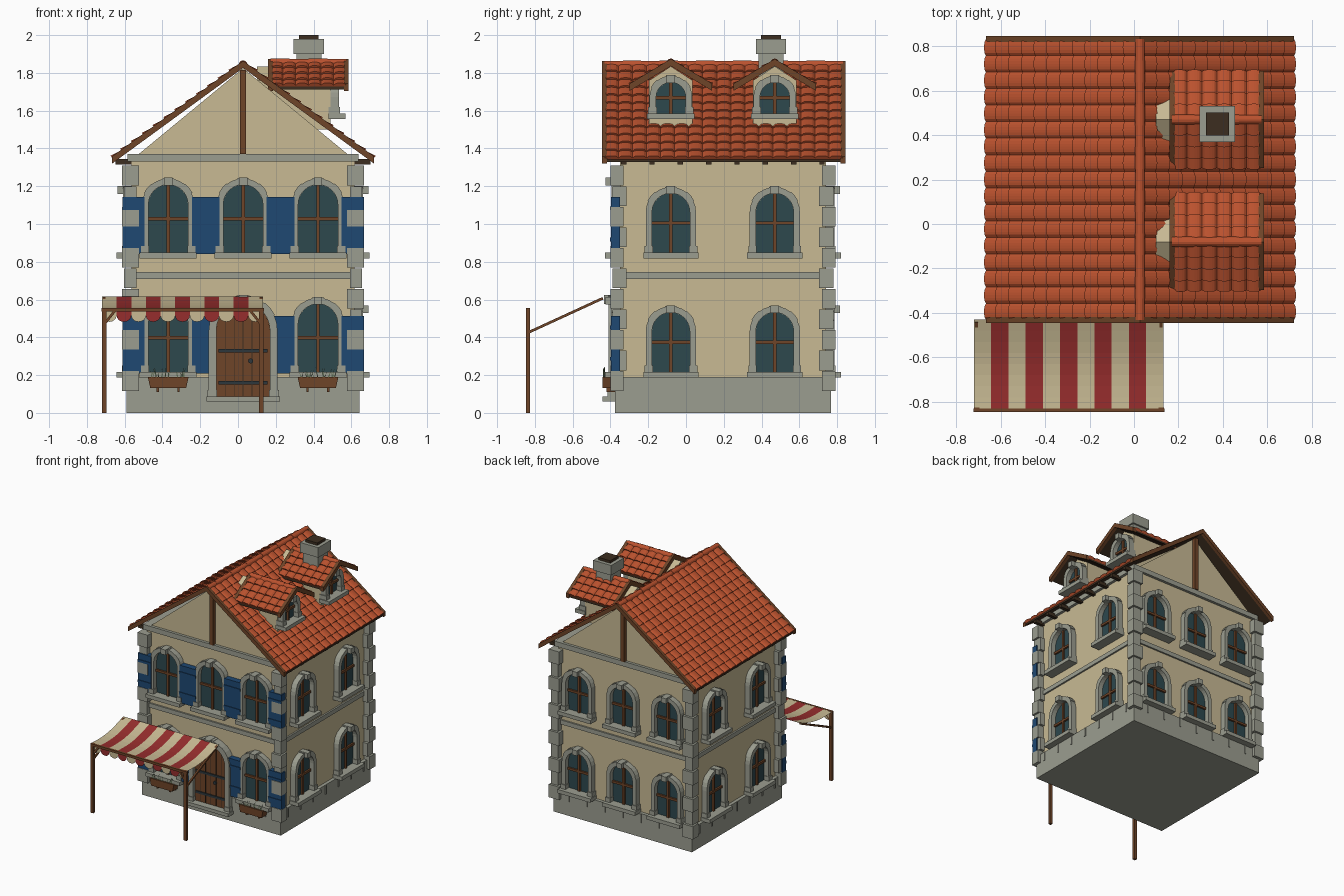
import bpy, bmesh, math, random
from mathutils import Matrix, Vector

if "Cube" in bpy.data.objects:
    bpy.data.objects.remove(bpy.data.objects["Cube"])

random.seed(4)
COLOURS = {
    "plaster": (.578, .491, .296), "stone": (.33, .34, .28), "roof_tile": (.50, .085, .028),
    "wood": (.156, .058, .021), "dark_wood": (.045, .027, .014), "glass": (.026, .065, .076),
    "blue_paint": (.013, .065, .17), "red_cloth": (.305, .026, .026),
    "iron": (.026, .038, .045), "plant": (.12, .16, .09)}
MATS = {}
for n, c in COLOURS.items():
    MATS[n] = bpy.data.materials.new(n)
    MATS[n].diffuse_color = (*c, 1)

parts = {}          # (part name, material) -> bmesh
I = Matrix()
CX, CY = .027, .195           # house centre
HX, HY = .59, .545            # wall half sizes


def add(name, mat, verts, faces, M=I, up=None):
    bm = parts.setdefault((name, mat), bmesh.new())
    vs = [bm.verts.new(M @ Vector(v)) for v in verts]
    for f in faces:
        face = bm.faces.new([vs[i] for i in f])
        face.normal_update()
        if up and face.normal.dot(M.to_3x3() @ Vector(up)) < 0:
            face.normal_flip()


def prism(name, mat, pts, y0, y1, M=I):
    """Extrude an (x, z) outline along y."""
    n = len(pts)
    verts = [(x, y0, z) for x, z in pts] + [(x, y1, z) for x, z in pts]
    faces = [range(n), range(2 * n - 1, n - 1, -1)]
    faces += [(i, i + n, (i + 1) % n + n, (i + 1) % n) for i in range(n)]
    add(name, mat, verts, faces, M)


def box(name, mat, x0, x1, y0, y1, z0, z1, M=I):
    prism(name, mat, [(x0, z0), (x1, z0), (x1, z1), (x0, z1)], y0, y1, M)


def bar(name, mat, a, b, r):
    """Square bar between two points."""
    d = Vector(b) - Vector(a)
    M = Matrix.Translation(a) @ d.to_track_quat('Y', 'Z').to_matrix().to_4x4()
    box(name, mat, -r, r, 0, d.length, -r, r, M)


def arc(cx, cz, r, a0, a1, n):
    return [(cx + r * math.cos(a0 + (a1 - a0) * i / n), cz + r * math.sin(a0 + (a1 - a0) * i / n))
            for i in range(n + 1)]


def arch(u, z0, w, h):
    return [(u - w, z0), (u + w, z0)] + arc(u, z0 + h - w, w, 0, math.pi, 12)


def stone_frame(M, u, z0, w, h, t, d, key):
    """Jambs, voussoirs and keystone round an arched opening; -y is outward."""
    spring = z0 + h - w
    for s in (-1, 1):
        a, b = sorted((u + s * w, u + s * (w + t)))
        box("stone_frames", "stone", a, b, -d, .01, z0, spring, M)
        a, b = sorted((u + s * (w - .004), u + s * (w + t + .007)))
        box("stone_frames", "stone", a, b, -d - .006, .01, z0, z0 + .035, M)
    for i in range(7):
        a0, a1 = math.pi * i / 7, math.pi * (i + 1) / 7
        r = w + t + (.004 if i % 2 else 0)
        prism("stone_frames", "stone", arc(u, spring, w, a0, a1, 2) + arc(u, spring, r, a1, a0, 2), -d, .01, M)
    box("keystones", "stone", u - .022, u + .022, -key, .01, z0 + h - .004, z0 + h + t + .004, M)


def window(M, u, z0, w, h, t=.033, shutters=False):
    prism("window_glass", "glass", arch(u, z0, w, h), -.006, .002, M)
    box("window_bars", "wood", u - .009, u + .009, -.02, 0, z0, z0 + h, M)
    box("window_bars", "wood", u - w, u + w, -.02, 0, z0 + h * .5 - .009, z0 + h * .5 + .009, M)
    stone_frame(M, u, z0, w, h, t, .045, .075)
    box("window_sills", "stone", u - w - t - .013, u + w + t + .013, -.08, .01, z0 - .03, z0, M)
    if shutters:
        for s in (-1, 1):
            a, b = sorted((u + s * (w + .02), u + s * .243))
            box("shutters", "blue_paint", a, b, -.047, 0, z0 - .008, z0 + .295, M)
            for zb in (.06, .225):
                box("shutter_battens", "blue_paint", a, b, -.052, -.04, z0 + zb, z0 + zb + .02, M)


def tiles(M, o, u, v, n, cols, rows, seg=6, bulge=.014):
    """Overlapping courses of barrel tiles with a lip on each lower edge."""
    o, u, v, n = map(Vector, (o, u, v, n))
    n.normalize()
    N = cols * seg
    for r in range(rows):
        verts = []
        for t, lift, k in ((r / rows, .001, .7), ((r + 1.12) / rows if r < rows - 1 else 1, .009, 1), (None, 0, 0)):
            t = min((r + 1.12) / rows, 1) if t is None else t
            for i in range(N + 1):
                c = (i % seg) / seg * 2 - 1
                verts.append(o + u * (i / N) + v * t + n * (lift + k * bulge * math.sqrt(1 - c * c)))
        W = N + 1
        add("roof_tiles", "roof_tile", verts, [(i, i + 1, W + i + 1, W + i) for i in range(N)], M, n)
        add("roof_tiles", "roof_tile", verts, [(W + i, W + i + 1, 2 * W + i + 1, 2 * W + i)
                                               for i in range(N)], M, v)


def gable_roof(M, half, apex, slope, y0, y1, cols, rows):
    """Ridge runs along local y."""
    drop = half * slope
    for s in (-1, 1):
        def band(lo, hi, h=half):
            return [(0, apex + lo), (s * h, apex - h * slope + lo), (s * h, apex - h * slope + hi), (0, apex + hi)]
        prism("roof_boards", "dark_wood", band(0, .015), y0, y1, M)
        for y in (y0, y1):
            prism("bargeboards", "wood", band(-.004, .034, half + .005), y - .013, y + .013, M)
        tiles(M, (0, y0, apex + .015), (0, y1 - y0, 0), (s * half, 0, -drop), (s * slope, 0, 1), cols, rows)
    k = max(3, round((y1 - y0) / .1))
    for i in range(k):
        a, b = y0 + (y1 - y0) * i / k, y0 + (y1 - y0) * (i + 1) / k
        prism("ridge_tiles", "roof_tile", arc(0, apex + .013, .023 if i % 2 else .021, -.3, math.pi + .3, 8), a, b, M)


def facade(i):
    d = HX if i % 2 else HY
    return Matrix.Translation((CX, CY, 0)) @ Matrix.Rotation(i * math.pi / 2, 4, 'Z') @ Matrix.Translation((0, -d, 0))


# --- walls, plinth, bands
C = Matrix.Translation((CX, CY, 0))
box("plinth", "stone", -.617, .617, -.572, .572, 0, .19, C)
box("walls", "plaster", -HX, HX, -HY, HY, .18, 1.36, C)
box("middle_band", "stone", -.603, .603, -.558, .558, .71, .745, C)
box("top_band", "stone", -.612, .612, -.567, .567, 1.33, 1.37, C)
prism("gable_walls", "plaster", [(-.565, 1.36), (.565, 1.36), (0, 1.825)], -HY, HY, C)

# --- corner stones
for sx in (-1, 1):
    for sy in (-1, 1):
        for i in range(11):
            z = .115 + i * .1087
            ix, iy, o = (.55, .525, .641) if i % 2 == 0 else (.565, .51, .63)
            x0, x1 = sorted((sx * ix, sx * o))
            y0, y1 = sorted((sy * iy, sy * (o - .045)))
            box("corner_stones", "stone", x0, x1, y0, y1, z + .002, z + .1065, C)

# --- windows on all four sides, plinth joints, gable posts
F = [facade(i) for i in range(4)]
for i, M in enumerate(F):
    for z0 in (.848, .217):
        for u in ((-.275, .275) if i % 2 else (-.3965, 0, .3965)):
            if i == 0 and u == 0 and z0 < .5:
                continue
            window(M, u, z0, *((.105, .36) if i == 0 else (.1, .315)), shutters=i == 0)
    for k in range(-3, 4):
        if i or abs(k) > 1:
            box("plinth_joints", "stone", k * .16 - .006, k * .16 + .006, -.033, 0, .115, .188, M)
    if i % 2 == 0:
        box("gable_post", "wood", -.016, .016, -.03, 0, 1.37, 1.815, M)

# --- front door
D = F[0]
prism("door", "wood", arch(0, .085, .142, .495), -.034, .01, D)
for k in range(-2, 3):
    box("door_plank_joints", "dark_wood", k * .047 - .002, k * .047 + .002, -.036, 0, .09, .54, D)
stone_frame(D, 0, .085, .142, .495, .04, .06, .085)
box("door_step", "stone", -.195, .195, -.092, 0, .06, .087, D)
for z in (.16, .33):
    box("door_hinges", "iron", -.13, .13, -.042, 0, z - .009, z + .009, D)
prism("door_handle", "iron", arc(.04, .275, .014, 0, math.tau * 7 / 8, 7), -.045, 0, D)

# --- flower boxes
for u in (-.3965, .3965):
    prism("flower_boxes", "wood", [(u - .095, .132), (u + .095, .132), (u + .108, .19), (u - .108, .19)], -.092, -.03, D)
    for s in (-.055, .055):
        box("flower_box_brackets", "wood", u + s - .006, u + s + .006, -.07, -.02, .11, .135, D)
    for k in range(22):
        x, y = u + random.uniform(-.095, .095), random.uniform(-.09, -.08)
        tip = (x + random.uniform(-.02, .02), y, random.uniform(.21, .25))
        add("flowers", "plant", [(x - .003, y, .185), (x + .003, y, .185), (x, y + .004, .185), tip],
            [(0, 1, 3), (1, 2, 3), (2, 0, 3)], D)

# --- main roof and rafter ends
gable_roof(Matrix.Translation((CX, 0, 0)), .688, 1.83, .73, -.432, .832, 17, 12)
for s in (-1, 1):
    for k in range(8):
        y = -.525 + k * .15
        x0, x1 = sorted((s * .58, s * .675))
        box("rafter_ends", "dark_wood", x0, x1, y - .014, y + .014, 1.315, 1.345, C)

# --- dormers
for yc in (-.08, .47):
    M = Matrix.Translation((0, yc, 0)) @ Matrix.Rotation(math.pi / 2, 4, 'Z')
    prism("dormer_walls", "plaster", [(-.115, 1.5), (.115, 1.5), (.115, 1.76), (0, 1.835), (-.115, 1.76)], -.49, -.1, M)
    gable_roof(M, .213, 1.84, .6, -.573, -.172, 6, 4)
    window(M @ Matrix.Translation((0, -.49, 0)), 0, 1.585, .078, .165, .035)

# --- chimney
K = Matrix.Translation((.375, .45, 0))
box("chimney_stack", "stone", -.066, .066, -.066, .066, 1.55, 1.91, K)
box("chimney_cap", "stone", -.08, .08, -.08, .08, 1.9, 1.98, K)
box("chimney_flue", "dark_wood", -.052, .052, -.052, .052, 1.9, 2.0, K)

# --- awning: posts, beam, struts
for x in (-.708, .122):
    box("awning_posts", "wood", x - .012, x + .012, -.847, -.825, 0, .556)
    bar("awning_struts", "wood", (x, -.836, .425), (x, -.44, .607), .007)
    bar("awning_braces", "wood", (x, -.836, .47), (x + (.06 if x < 0 else -.06), -.836, .545), .007)
box("awning_beam", "wood", -.722, .137, -.847, -.83, .537, .556)

# --- awning: sagging striped cloth with scalloped edge
w = .852 / 11
for i in range(11):
    x0, x1 = -.72 + i * w, -.72 + (i + 1) * w
    mat = "red_cloth" if i % 2 else "plaster"
    verts = []
    for k in range(9):
        t = k / 8
        y, z = -.43 - .4 * t, .615 - .06 * t - .025 * math.sin(math.pi * t)
        verts += [(x0, y, z), (x1, y, z)]
    add("awning_cloth", mat, verts, [(2 * k, 2 * k + 1, 2 * k + 3, 2 * k + 2) for k in range(8)], I, (0, 0, 1))
    sc = [(x0, -.829, .555), (x1, -.829, .555)]
    sc += [((x0 + x1) / 2 + w / 2 * math.cos(a), -.829, .515 - .033 * math.sin(a))
           for a in (math.pi * j / 8 for j in range(9))]
    add("awning_scallops", mat, sc, [range(len(sc))], I, (0, -1, 0))

# --- turn the collected parts into objects
for (name, mat), bm in parts.items():
    if name not in ("roof_tiles", "awning_cloth", "awning_scallops"):
        bmesh.ops.recalc_face_normals(bm, faces=bm.faces)
    me = bpy.data.meshes.new(name)
    bm.to_mesh(me)
    bm.free()
    me.materials.append(MATS[mat])
    bpy.context.collection.objects.link(bpy.data.objects.new(name, me))

for m in bpy.data.materials:
    if m.users and not m.is_grease_pencil:
        m.use_nodes = True
        m.node_tree.nodes["Principled BSDF"].inputs["Base Color"].default_value = m.diffuse_color
